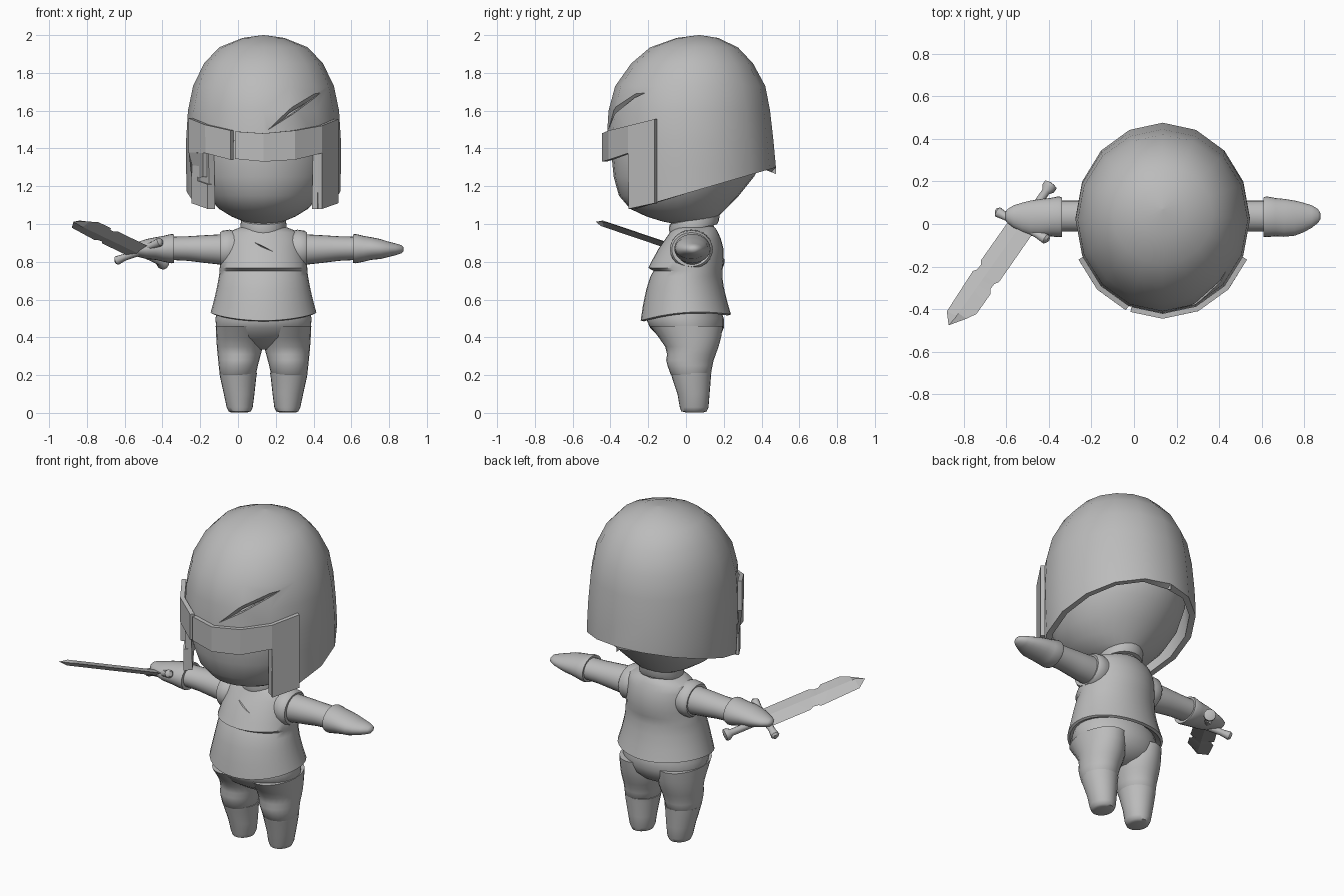
import bpy, bmesh, math
from mathutils import Vector, Matrix

if "Cube" in bpy.data.objects:
    bpy.data.objects.remove(bpy.data.objects["Cube"])

CX = 0.135  # centre line of the figure
GREY = bpy.data.materials.new("plain_grey")
GREY.diffuse_color = (0.5, 0.5, 0.5, 1)
GREY.use_nodes = True
GREY.node_tree.nodes["Principled BSDF"].inputs["Base Color"].default_value = GREY.diffuse_color


def finish(bm, name, angle=40):
    bmesh.ops.recalc_face_normals(bm, faces=bm.faces)
    me = bpy.data.meshes.new(name)
    bm.to_mesh(me)
    bm.free()
    me.materials.append(GREY)
    ob = bpy.data.objects.new(name, me)
    bpy.context.collection.objects.link(ob)
    shade(ob, angle)
    return ob


def shade(ob, angle):
    ob.data.shade_smooth()
    ob.data.set_sharp_from_angle(angle=math.radians(angle))


def apply_all(ob, angle=40):
    bpy.context.view_layer.objects.active = ob
    for m in list(ob.modifiers):
        bpy.ops.object.modifier_apply(modifier=m.name)
    shade(ob, angle)


def loft_bm(rings, axis="Z", n=24, bend=None, caps=True):
    """Skin ellipses (t, a0, a1, b0, b1) along Z (a=x, b=y) or X (a=y, b=z)."""
    bm = bmesh.new()
    loops = []
    for t, a0, a1, b0, b1 in rings:
        loop = []
        for i in range(n):
            th = 2 * math.pi * i / n
            a = (a0 + a1) / 2 + (a1 - a0) / 2 * math.cos(th)
            b = (b0 + b1) / 2 + (b1 - b0) / 2 * math.sin(th)
            co = Vector((a, b, t)) if axis == "Z" else Vector((t, a, b))
            loop.append(bm.verts.new(bend(co) if bend else co))
        loops.append(loop)
    for p, q in zip(loops, loops[1:]):
        for i in range(n):
            j = (i + 1) % n
            bm.faces.new((p[i], p[j], q[j], q[i]))
    if caps:
        bm.faces.new(loops[0])
        bm.faces.new(loops[-1])
    return bm


def pair(name, rings, axis, angle=40):
    """One copy on each side of the centre line."""
    for side, s in (("left", 1), ("right", -1)):
        bm = loft_bm(rings, axis)
        for v in bm.verts:
            v.co.x = CX + s * v.co.x
        finish(bm, side + "_" + name, angle)


def gash(target, points):
    """Carve a sharp wedge out of a part."""
    bm = bmesh.new()
    for p in points:
        bm.verts.new(p)
    bmesh.ops.convex_hull(bm, input=bm.verts)
    cutter = finish(bm, "gash_cutter")
    cutter.hide_render = True
    m = target.modifiers.new("gash", "BOOLEAN")
    m.operation, m.solver, m.object = "DIFFERENCE", "EXACT", cutter
    apply_all(target)
    bpy.data.objects.remove(cutter)


# Helmet shell: dome, slanted lower rim, face opening
def sym(z, r, y0, y1):
    return (z, CX - r, CX + r, y0, y1)


dome = [sym(2.0, .004, .066, .074), sym(1.985, .11, -.05, .17), sym(1.935, .235, -.19, .275),
        sym(1.85, .315, -.29, .355), sym(1.73, .373, -.375, .42), sym(1.6, .4, -.41, .445),
        sym(1.44, .41, -.42, .463), sym(1.3, .41, -.42, .476), sym(.95, .4, -.41, .48)]
bm = loft_bm(dome, n=16, caps=False)
bm.faces.new([v for v in bm.verts][:16])
bmesh.ops.bisect_plane(bm, geom=bm.verts[:] + bm.edges[:] + bm.faces[:],
                       plane_co=(0, .476, 1.3), plane_no=(0, -.22, .755), clear_inner=True)
opening = [f for f in bm.faces if f.calc_center_median().z < 1.44
           and f.calc_center_median().y < -.25]
bmesh.ops.delete(bm, geom=opening, context="FACES")
helmet = finish(bm, "helmet")
sol = helmet.modifiers.new("shell", "SOLIDIFY")
sol.thickness, sol.offset = .035, -1
apply_all(helmet)
out = Vector((.4, -.85, .35)).normalized()
mid = Vector((.315, -.345, 1.625))
across = Vector((-.55, 0, .83))
gash(helmet, [(.14, -.425, 1.485), (.465, -.195, 1.715), mid,
              mid + out * .07 + across * .035, mid + out * .07 - across * .035])


# Visor plates following the helmet's facets
def facet_point(col, z):
    def corner(k):
        a = math.radians(22.5 * k)
        return Vector((CX + .414 * math.sin(a), .022 - .446 * math.cos(a), z))
    k = math.floor(col)
    return corner(k).lerp(corner(k + 1), col - k)


def plates(name, quads):
    bm = bmesh.new()
    for c0, c1, b0, b1, t0, t1 in quads:
        bm.faces.new([bm.verts.new(facet_point(c, z))
                      for c, z in ((c0, b0), (c1, b1), (c1, t1), (c0, t0))])
    bmesh.ops.remove_doubles(bm, verts=bm.verts, dist=.0005)
    ob = finish(bm, name, 20)
    m = ob.modifiers.new("thickness", "SOLIDIFY")
    m.thickness, m.offset = .025, .7
    apply_all(ob, 20)


plates("visor_main", [(-.93, 0, 1.345, 1.33, 1.49, 1.48), (0, 1, 1.33, 1.34, 1.48, 1.495),
                      (1, 2, 1.34, 1.375, 1.495, 1.52), (2, 2.95, 1.375, 1.38, 1.52, 1.555),
                      (2, 2.95, 1.08, 1.11, 1.375, 1.38)])
plates("visor_broken", [(-2, -1.02, 1.375, 1.34, 1.525, 1.495),
                        (-2.95, -2, 1.38, 1.375, 1.56, 1.525),
                        (-2.95, -2.12, 1.24, 1.25, 1.38, 1.375),
                        (-2.95, -2.6, 1.2, 1.22, 1.24, 1.25),
                        (-2.95, -2, 1.11, 1.08, 1.24, 1.21)])

# Head inside the helmet, and neck
finish(loft_bm([sym(1.0, .05, -.06, .11), sym(1.015, .11, -.13, .14), sym(1.04, .17, -.21, .17),
                sym(1.08, .235, -.295, .21), sym(1.15, .3, -.355, .28), sym(1.25, .35, -.383, .36),
                sym(1.35, .365, -.393, .41), sym(1.46, .365, -.395, .41),
                sym(1.6, .35, -.36, .38), sym(1.78, .25, -.24, .28)], n=28), "head", 50)
finish(loft_bm([sym(.93, .1, -.07, .16), sym(1.0, .085, -.05, .145), sym(1.1, .085, -.05, .145)]),
       "neck", 50)
finish(loft_bm([sym(.965, .12, -.085, .165), sym(.985, .122, -.09, .175), sym(1.015, .118, -.088, .178),
                sym(1.025, .095, -.06, .15)],
               bend=lambda c: c + Vector((0, 0, c.y * .2))), "collar")


# Tunic with flared, dipping hem and a chest fold
def hem(c):
    drop = max(0, (.75 - c.z) / .25)
    return c + Vector((0, 0, drop * (c.y * .07 + .35 * (c.x - CX) ** 2)))


tunic = finish(loft_bm([
    sym(.54, .2, -.19, .18), sym(.5, .268, -.222, .222), sym(.505, .28, -.24, .238),
    sym(.58, .262, -.228, .218), sym(.66, .246, -.21, .2), sym(.72, .236, -.19, .192),
    sym(.752, .232, -.172, .192), sym(.768, .232, -.2, .195), sym(.81, .225, -.178, .2),
    sym(.87, .215, -.145, .198), sym(.92, .205, -.11, .185), sym(.955, .19, -.085, .17),
    sym(.98, .13, -.07, .155), sym(.99, .08, -.05, .14)], n=32, bend=hem), "tunic", 45)
gash(tunic, [(.025, -.12, .935), (.215, -.165, .84), (.12, -.115, .885),
             (.125, -.19, .9), (.115, -.19, .872)])

# Sleeve openings, arms, gloves (x measured from the centre line)
pair("sleeve_opening", [(.1, -.06, .13, .78, .95), (.18, -.085, .142, .762, .97),
                        (.215, -.085, .142, .765, .965), (.23, -.075, .13, .775, .955),
                        (.225, -.05, .11, .79, .93)], "X")
pair("arm", [(.1, -.05, .11, .785, .945), (.23, -.05, .115, .785, .945), (.32, -.042, .112, .795, .94),
             (.4, -.036, .11, .805, .935), (.5, -.036, .11, .81, .932)], "X")
pair("glove", [(.478, -.03, .1, .815, .925), (.474, -.06, .125, .795, .945),
               (.488, -.062, .13, .792, .947), (.53, -.058, .122, .8, .937),
               (.57, -.06, .118, .81, .93), (.62, -.055, .11, .815, .92),
               (.66, -.04, .1, .825, .907), (.7, -.018, .088, .835, .897),
               (.73, .005, .07, .845, .888), (.742, .025, .05, .858, .875)], "X", 50)

# Hips, trouser legs with knee folds, boots
finish(loft_bm([sym(.335, .06, -.02, .08), sym(.36, .15, -.08, .14), sym(.4, .235, -.14, .18),
                sym(.45, .25, -.19, .2), sym(.5, .255, -.212, .2), sym(.56, .24, -.19, .18)], n=32),
       "hips", 60)
pair("trouser_leg", [(.195, .05, .225, -.07, .12), (.205, .04, .232, -.082, .132),
                     (.25, .03, .237, -.098, .14), (.28, .022, .24, -.105, .147),
                     (.31, .014, .243, -.1, .158), (.35, .004, .247, -.11, .172),
                     (.4, .0, .25, -.145, .186), (.46, .0, .253, -.19, .195)], "Z", 50)
pair("boot", [(.002, .085, .17, .0, .09), (.008, .067, .185, -.025, .11), (.03, .057, .195, -.033, .119),
              (.1, .048, .21, -.045, .125), (.19, .038, .23, -.075, .132),
              (.212, .034, .233, -.08, .134), (.214, .05, .22, -.06, .12)], "Z", 50)

# Sword: local x along the blade, y across it, z through its thickness
ax = Vector((-.48, -.68, .23)).normalized()
cr = Vector((.23, -.15, .11))
cr = (cr - ax * cr.dot(ax)).normalized()
frame = Matrix((ax, cr, ax.cross(cr))).transposed().to_4x4()
frame.translation = (-.525, -.005, .855)

# Blade: nicked outline rising to a ridge on both faces
outline = [(.0, -.068), (.25, -.068), (.27, -.055), (.3, -.058), (.315, -.07), (.55, -.06),
           (.605, -.012), (.535, .042), (.49, .07), (.37, .07), (.35, .055), (.32, .056),
           (.3, .07), (.0, .068)]
bm = bmesh.new()
edge = [bm.verts.new((u, w, 0)) for u, w in outline]
for s in (-1, 1):
    ridge = [bm.verts.new((min(u, .56), 0, s * .016)) for u, w in outline]
    for i in range(len(edge)):
        j = (i + 1) % len(edge)
        bm.faces.new((edge[i], edge[j], ridge[j], ridge[i]))
bmesh.ops.remove_doubles(bm, verts=bm.verts, dist=.0001)
bmesh.ops.dissolve_degenerate(bm, edges=bm.edges, dist=.0001)
blade = finish(bm, "sword_blade", 10)

grip = finish(loft_bm([(-.245, -.02, .02, -.02, .02), (-.24, -.034, .034, -.034, .034),
                       (-.22, -.034, .034, -.034, .034), (-.2, -.02, .02, -.02, .02),
                       (.01, -.02, .02, -.02, .02)], "X", 10), "sword_grip")
# Crossguard: bar with swollen ends
bm = loft_bm([(-.15, -.012, .012, -.015, .015), (-.138, -.028, .022, -.024, .024),
              (-.09, -.022, .016, -.018, .018), (0, -.025, .025, -.024, .024),
              (.09, -.022, .016, -.018, .018), (.138, -.028, .022, -.024, .024),
              (.15, -.012, .012, -.015, .015)], "X", 10)
bmesh.ops.rotate(bm, verts=bm.verts, matrix=Matrix.Rotation(math.pi / 2, 3, "Z"))
guard = finish(bm, "sword_crossguard")
for part in (blade, grip, guard):
    part.data.transform(frame)
